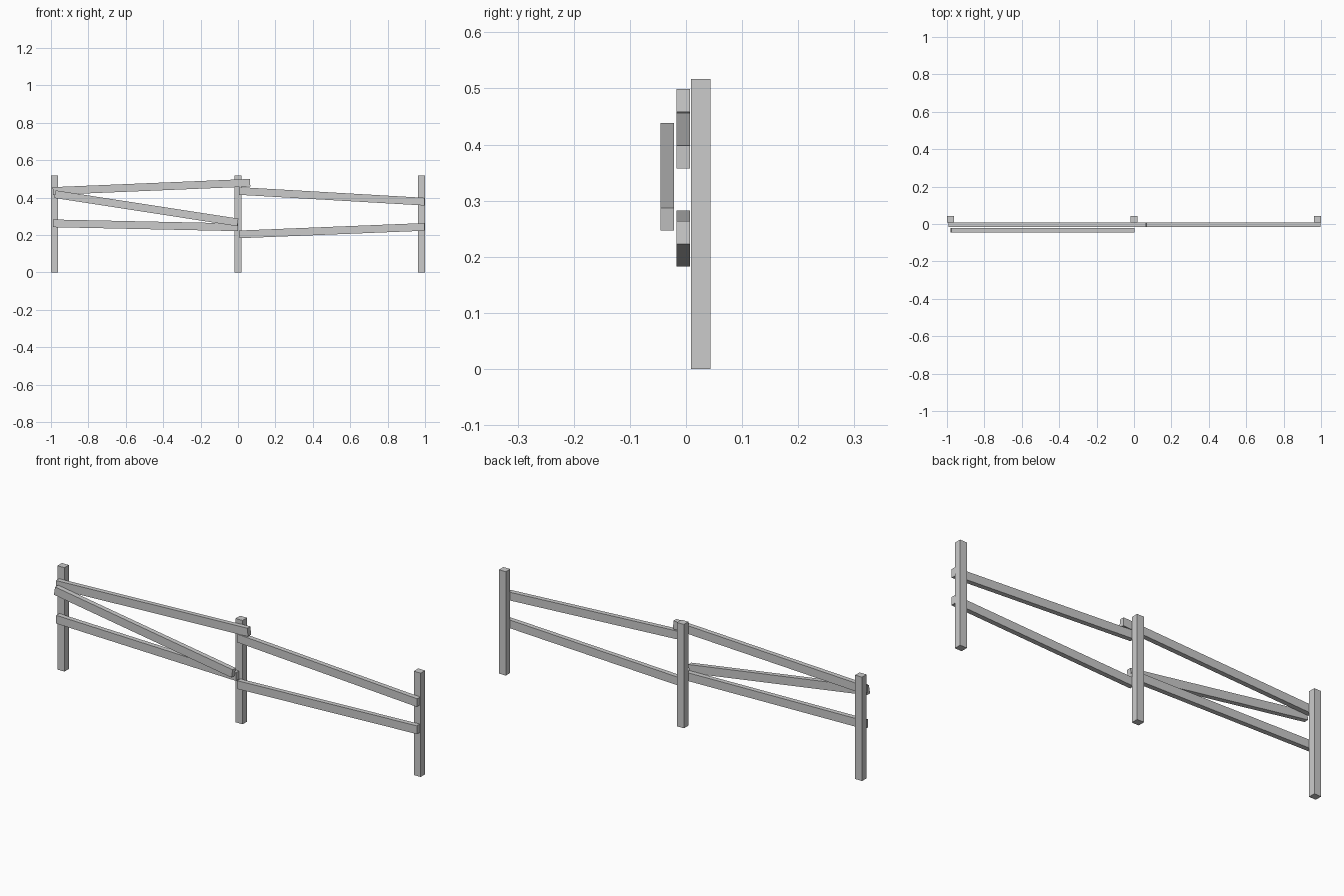
import bpy
from math import atan2, hypot

if "Cube" in bpy.data.objects:
    bpy.data.objects.remove(bpy.data.objects["Cube"])


def box(name, center, size, tilt=0.0):
    bpy.ops.mesh.primitive_cube_add(size=1, location=center, rotation=(0, -tilt, 0))
    ob = bpy.context.object
    ob.name = name
    ob.scale = size
    bpy.ops.object.transform_apply(location=False, rotation=False, scale=True)
    return ob


def plank(name, x1, z1, x2, z2, y):
    # board between two end centres, ends cut square to its length
    box(name, ((x1 + x2) / 2, y, (z1 + z2) / 2),
        (hypot(x2 - x1, z2 - z1), 0.024, 0.041), atan2(z2 - z1, x2 - x1))


# Upright posts
for name, x in (("left", -0.981), ("middle", 0.0), ("right", 0.981)):
    box(name + "_post", (x, 0.026, 0.2585), (0.038, 0.035, 0.517))

# Rails nailed to the front of the posts
plank("upper_left_rail", -0.990, 0.435, 0.065, 0.479, -0.0045)
plank("lower_left_rail", -0.990, 0.262, 0.000, 0.241, -0.0045)
plank("upper_right_rail", 0.007, 0.435, 0.997, 0.378, -0.0045)
plank("lower_right_rail", 0.007, 0.203, 0.997, 0.243, -0.0045)

# Loose diagonal board in front
plank("diagonal_board", -0.979, 0.418, -0.001, 0.267, -0.033)
